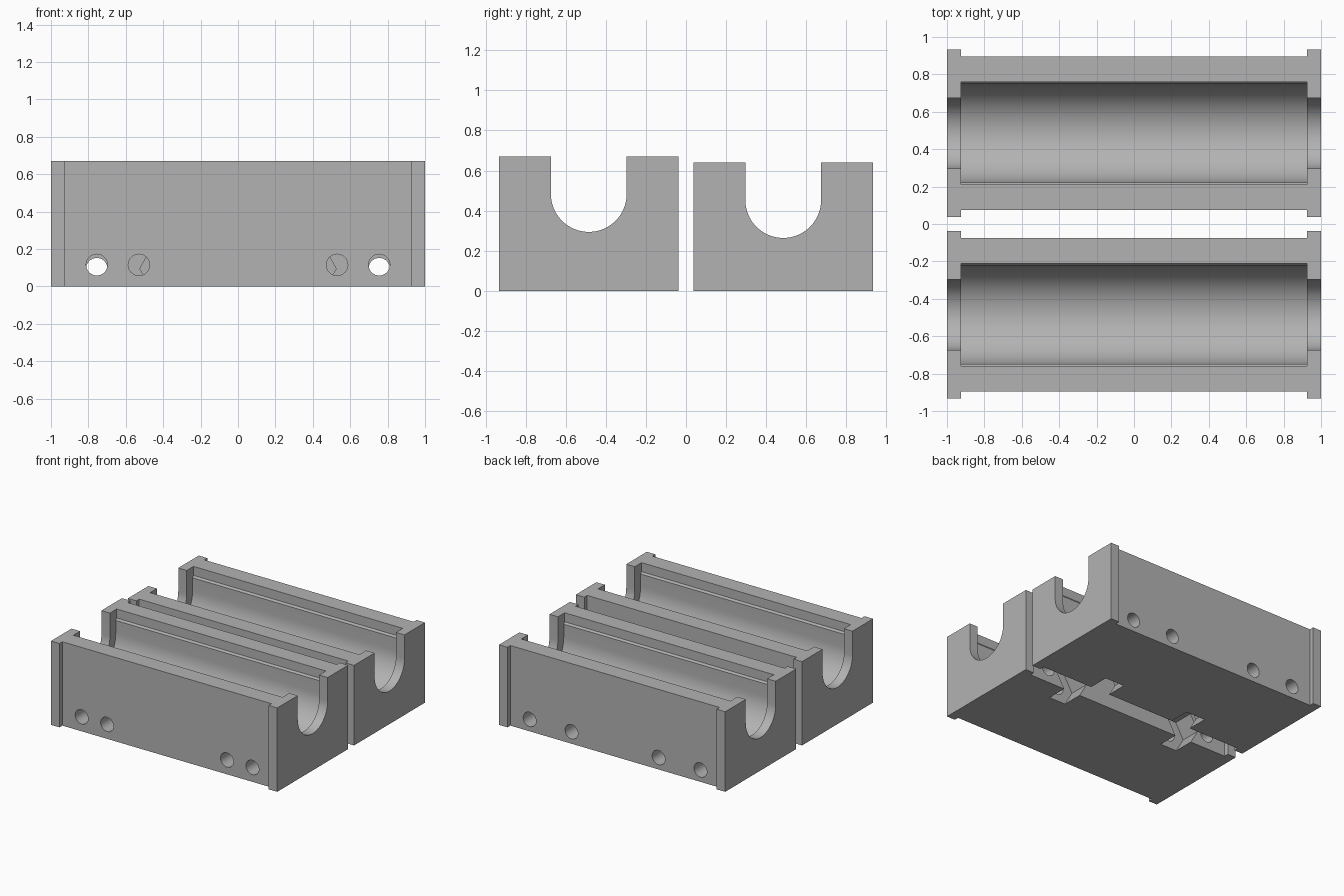
import bpy, bmesh, math
from mathutils import Vector

cube = bpy.data.objects.get("Cube")
if cube:
    bpy.data.objects.remove(cube, do_unlink=True)

grey = bpy.data.materials.new("plain grey")
grey.use_nodes = True
colour = (0.45, 0.45, 0.45, 1)
grey.diffuse_color = colour
grey.node_tree.nodes["Principled BSDF"].inputs["Base Color"].default_value = colour

CENTRE_Y = 0.485      # trough axis, mirrored for the two blocks
HALF_DEPTH = 0.448
LIP = 0.037           # how far the end flanges stand proud
FLANGE_X = 0.925


def prism(name, points, sweep):
    """Extrude a closed outline of 3D points along a vector."""
    bm = bmesh.new()
    face = bm.faces.new([bm.verts.new(p) for p in points])
    new = bmesh.ops.extrude_face_region(bm, geom=[face])["geom"]
    bmesh.ops.translate(bm, vec=Vector(sweep),
                        verts=[v for v in new if isinstance(v, bmesh.types.BMVert)])
    bmesh.ops.recalc_face_normals(bm, faces=bm.faces)
    mesh = bpy.data.meshes.new(name)
    bm.to_mesh(mesh)
    bm.free()
    mesh.materials.append(grey)
    obj = bpy.data.objects.new(name, mesh)
    bpy.context.collection.objects.link(obj)
    return obj


def round_hole(x, z, radius, sides, y0, y1):
    """Cutter running along y; six sides give a nut pocket, points outward."""
    ring = [(x + radius * math.cos(math.tau * i / sides), y0,
             z + radius * math.sin(math.tau * i / sides)) for i in range(sides)]
    return prism("hole_cutter", ring, (0, y1 - y0, 0))


def trough(y, z, radius, half_length, shoulders, steps=32):
    """U-shaped cutter along x, open upward, with optional wider shoulders."""
    arc = [(radius * math.cos(a), radius * math.sin(a))
           for a in (math.pi + math.pi * i / steps for i in range(steps + 1))]
    right = [(w, h) for w, h in shoulders]
    left = [(-w, h) for w, h in reversed(shoulders)]
    outline = [(-half_length, y + w, z + h) for w, h in arc + right + left]
    return prism("trough_cutter", outline, (2 * half_length, 0, 0))


def cut(obj, cutter):
    mod = obj.modifiers.new("cut", "BOOLEAN")
    mod.operation = "DIFFERENCE"
    mod.solver = "EXACT"
    mod.object = cutter
    bpy.context.view_layer.objects.active = obj
    bpy.ops.object.modifier_apply(modifier=mod.name)
    bpy.data.objects.remove(cutter, do_unlink=True)


def block(name, side, height, hole_z, nut_x):
    y = side * CENTRE_Y
    axis_z = height - 0.187
    # solid body with a proud flange at each end
    d, b = HALF_DEPTH, HALF_DEPTH - LIP
    quarter = [(1, d), (FLANGE_X, d), (FLANGE_X, b)]
    outline = quarter + [(-u, v) for u, v in reversed(quarter)]
    outline += [(-u, -v) for u, v in outline]
    obj = prism(name, [(u, y + v, 0) for u, v in outline], (0, 0, height))

    # narrow shaft slot through the ends, wide stepped trough between them
    cut(obj, trough(y, axis_z, 0.189, 1.1, [(0.189, 0.3)]))
    cut(obj, trough(y, axis_z, 0.263, FLANGE_X,
                    [(0.263, 0.1), (0.274, 0.115), (0.274, 0.3)]))

    # bolt holes, and nut pockets opening on the inner face and underside
    for sx in (-1, 1):
        for x in (0.755, nut_x):
            cut(obj, round_hole(sx * x, hole_z, 0.057, 32, y - 0.6, y + 0.6))
        cut(obj, round_hole(sx * nut_x, hole_z, 0.14, 6,
                            side * 0.01, side * 0.24))

    bpy.ops.object.select_all(action="DESELECT")
    obj.select_set(True)
    bpy.context.view_layer.objects.active = obj
    bpy.ops.object.shade_smooth_by_angle(angle=math.radians(25))


block("front_block", -1, 0.67, 0.115, 0.53)
block("rear_block", 1, 0.64, 0.095, 0.385)
